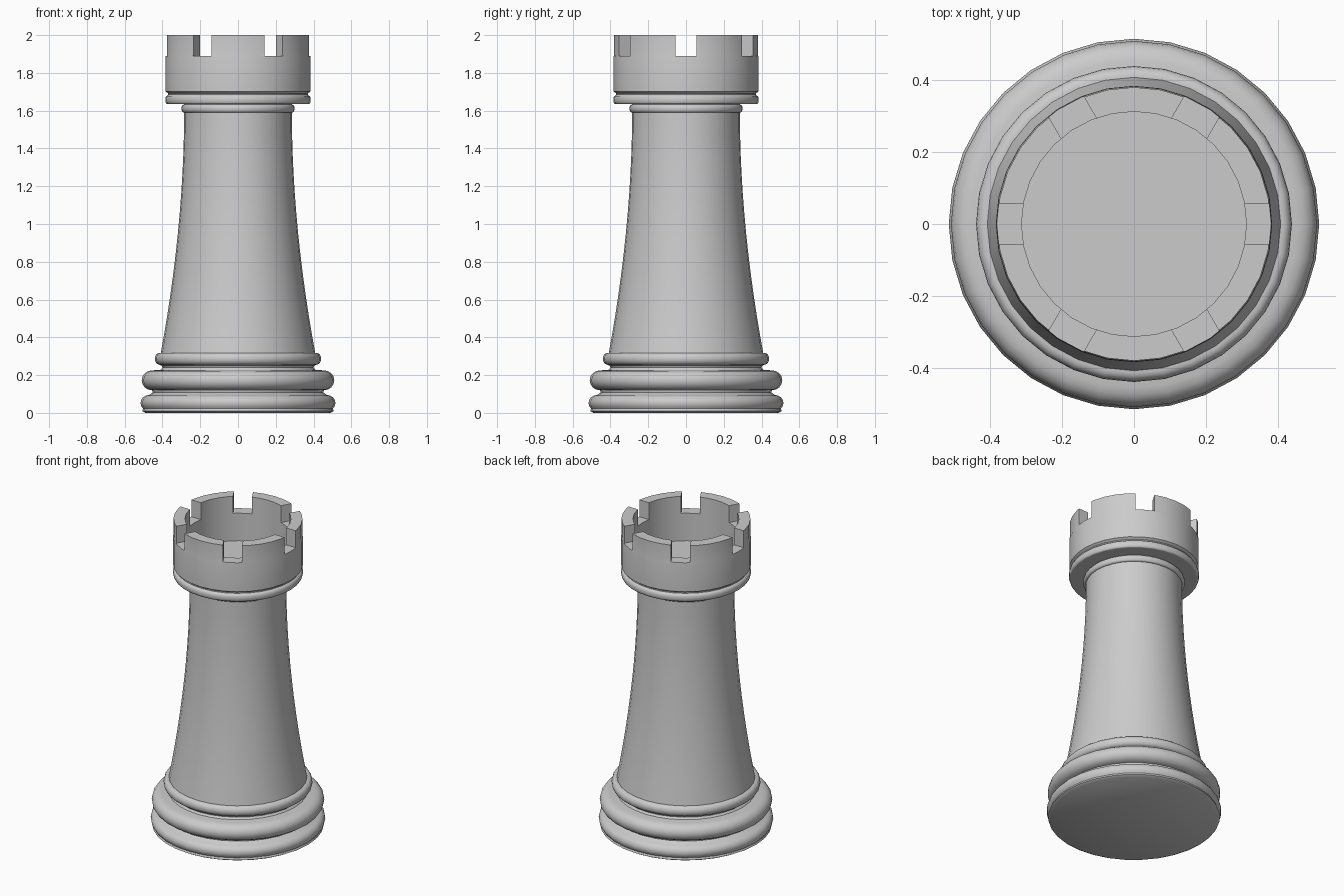
import bpy, bmesh, math
from mathutils import Matrix, Vector

SIDES = 32

cube = bpy.data.objects.get("Cube")
if cube:
    bpy.data.objects.remove(cube, do_unlink=True)

grey = bpy.data.materials.new("stone_grey")
grey.use_nodes = True
colour = (0.6, 0.6, 0.6, 1)
grey.diffuse_color = colour
grey.node_tree.nodes["Principled BSDF"].inputs["Base Color"].default_value = colour


def bead(low, high, inner, outer, steps=8):
    """Rounded moulding profile bulging from inner to outer radius."""
    mid, half = (low + high) / 2, (high - low) / 2
    angles = [math.pi * (i / steps - 0.5) for i in range(steps + 1)]
    return [(inner + (outer - inner) * math.cos(a), mid + half * math.sin(a)) for a in angles]


def make_object(name, bm):
    bmesh.ops.recalc_face_normals(bm, faces=bm.faces)
    mesh = bpy.data.meshes.new(name)
    bm.to_mesh(mesh)
    bm.free()
    mesh.materials.append(grey)
    obj = bpy.data.objects.new(name, mesh)
    bpy.context.collection.objects.link(obj)
    return obj


def lathe(name, profile):
    """Closed solid of revolution about z from (radius, height) points."""
    bm = bmesh.new()
    points = [(0, profile[0][1])] + profile + [(0, profile[-1][1])]
    verts = [bm.verts.new((r, 0, z)) for r, z in points]
    edges = [bm.edges.new(pair) for pair in zip(verts, verts[1:])]
    bmesh.ops.spin(bm, geom=verts + edges, cent=(0, 0, 0), axis=(0, 0, 1),
                   angle=math.tau, steps=SIDES, use_merge=True)
    bmesh.ops.remove_doubles(bm, verts=bm.verts, dist=0.0005)
    return make_object(name, bm)


def smooth(obj):
    bpy.ops.object.select_all(action="DESELECT")
    obj.select_set(True)
    bpy.context.view_layer.objects.active = obj
    bpy.ops.object.shade_smooth_by_angle(angle=math.radians(35))


# Stepped base: two large rolls and one smaller ring
base = lathe("base", [(0.49, 0), (0.507, 0.01)]
             + bead(0.01, 0.095, 0.47, 0.516)[2:]
             + [(0.452, 0.108)]
             + bead(0.12, 0.225, 0.455, 0.51)
             + [(0.41, 0.228), (0.40, 0.24), (0.405, 0.25)]
             + bead(0.255, 0.318, 0.415, 0.44))

# Flared shaft with a small collar at the top
shaft_low, shaft_high = 0.31, 1.59
shaft = []
for i in range(13):
    t = i / 12
    shaft.append((0.285 + 0.125 * (1 - t) ** 1.9, shaft_low + (shaft_high - shaft_low) * t))
body = lathe("shaft", shaft + bead(1.59, 1.632, 0.287, 0.3) + [(0.287, 1.65)])

# Hollow crown
crown = lathe("crown", [(0.37, 1.634)]
              + bead(1.634, 1.68, 0.375, 0.385, 6)
              + [(0.37, 1.685), (0.37, 1.692), (0.384, 1.702), (0.384, 1.88),
                 (0.381, 1.9), (0.381, 2), (0.313, 2), (0.313, 1.71)])

# Battlement notches: three crossing bars cut six gaps
bm = bmesh.new()
for i in range(6):
    turn = Matrix.Rotation(i * math.pi / 3, 4, "Z")
    place = Matrix.Translation(Vector((0.35, 0, 2.0)))
    size = Matrix.Diagonal((0.2, 0.113, 0.22, 1))
    bmesh.ops.create_cube(bm, size=1, matrix=turn @ place @ size)
cutter = make_object("notch_cutter", bm)
cutter.hide_render = True
cut = crown.modifiers.new("notches", "BOOLEAN")
cut.operation = "DIFFERENCE"
cut.solver = "EXACT"
cut.object = cutter
bpy.context.view_layer.objects.active = crown
bpy.ops.object.modifier_apply(modifier=cut.name)
bpy.data.objects.remove(cutter, do_unlink=True)

for part in (base, body, crown):
    smooth(part)
